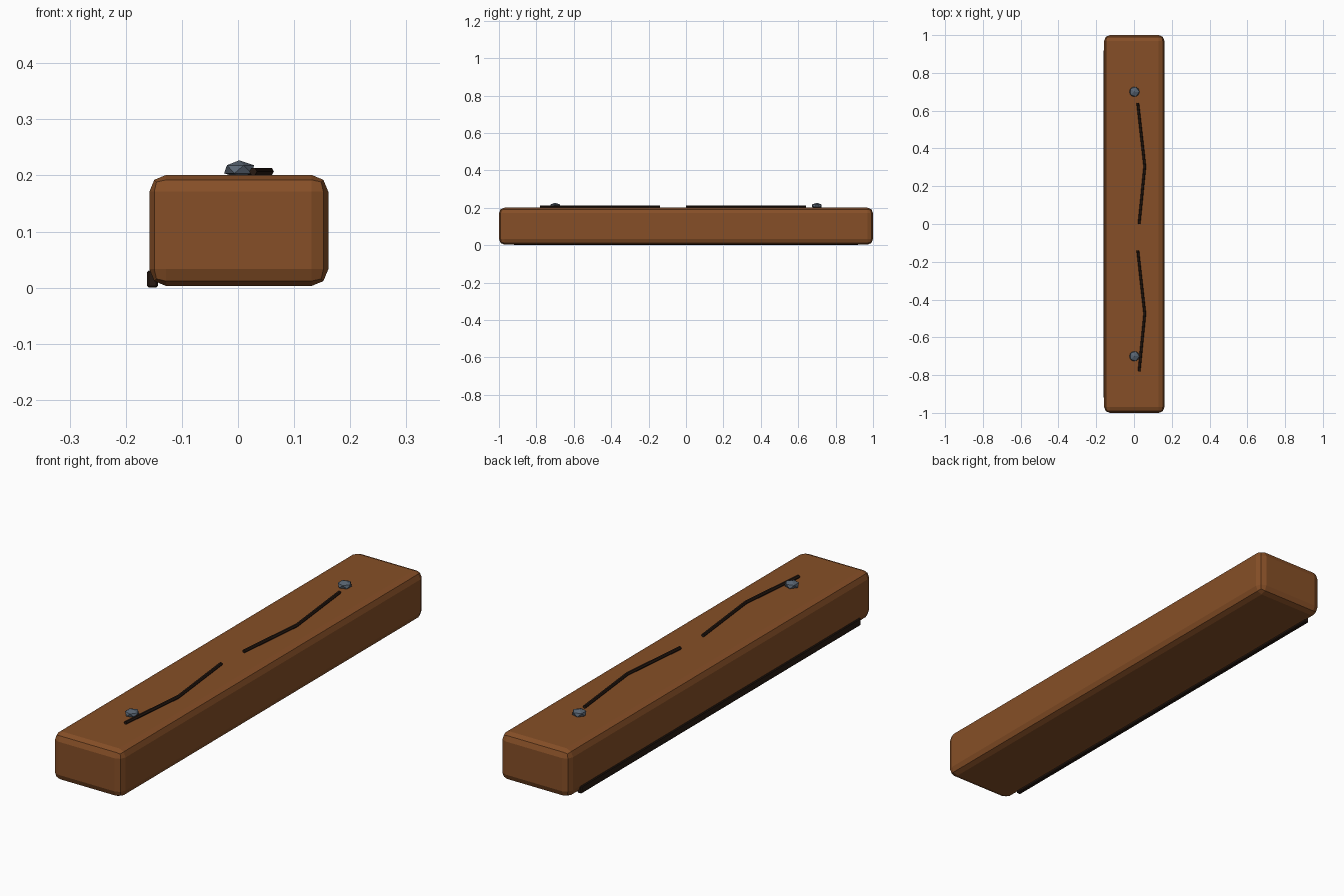
import bpy

if "Cube" in bpy.data.objects:
    bpy.data.objects.remove(bpy.data.objects["Cube"])


def material(name, rgb):
    m = bpy.data.materials.new(name)
    m.diffuse_color = (*rgb, 1)
    m.use_nodes = True
    m.node_tree.nodes["Principled BSDF"].inputs["Base Color"].default_value = m.diffuse_color
    return m


wood = material("wood", (0.24, 0.078, 0.02))
dark = material("dark_wood", (0.02, 0.01, 0.006))
iron = material("iron", (0.10, 0.13, 0.17))


def box(name, lo, hi, mat, bevel=0.0, segments=1):
    centre = [(a + b) / 2 for a, b in zip(lo, hi)]
    bpy.ops.mesh.primitive_cube_add(size=1, location=centre)
    ob = bpy.context.object
    ob.name = name
    ob.scale = [b - a for a, b in zip(lo, hi)]
    bpy.ops.object.transform_apply(location=False, rotation=False, scale=True)
    ob.data.materials.append(mat)
    if bevel:
        mod = ob.modifiers.new("bevel", 'BEVEL')
        mod.width, mod.segments = bevel, segments
    return ob


# Main beam with rounded edges
box("beam", (-0.158, -1, 0.003), (0.161, 1, 0.201), wood, 0.03, 2)

# Dark strip along the lower left edge
box("edge_strip", (-0.162, -0.92, 0), (-0.143, 0.92, 0.031), dark, 0.003)

# Flattened faceted nail heads
for i, y in enumerate((-0.70, 0.70)):
    bpy.ops.mesh.primitive_ico_sphere_add(subdivisions=1, radius=1, location=(0.002, y, 0.211))
    nail = bpy.context.object
    nail.name = f"nail_head_{i + 1}"
    nail.scale = (0.03, 0.03, 0.016)
    nail.data.materials.append(iron)

# Bent six-sided cracks on the top face
for i, y in enumerate((0, -0.78)):
    curve = bpy.data.curves.new(f"crack_{i + 1}", 'CURVE')
    curve.dimensions = '3D'
    curve.bevel_depth = 0.007
    curve.bevel_resolution = 1
    curve.use_fill_caps = True
    spline = curve.splines.new('POLY')
    spline.points.add(2)
    for p, (px, py) in zip(spline.points, ((0.027, 0), (0.057, 0.305), (0.02, 0.64))):
        p.co = (px, y + py, 0.207, 1)
    spline.use_smooth = False
    crack = bpy.data.objects.new(f"crack_{i + 1}", curve)
    bpy.context.collection.objects.link(crack)
    curve.materials.append(dark)
